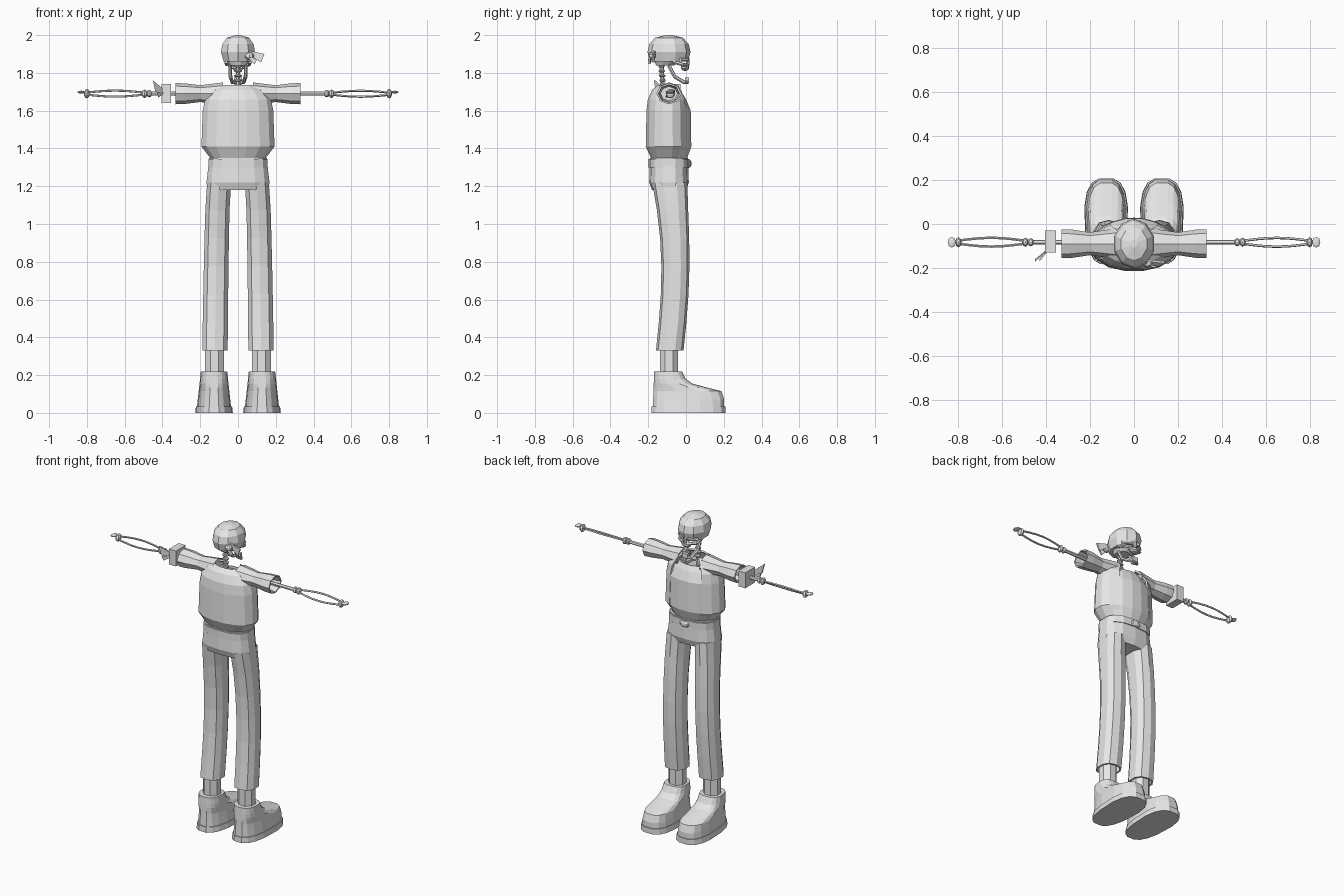
import bpy, bmesh, math
from mathutils import Vector

if "Cube" in bpy.data.objects:
    bpy.data.objects.remove(bpy.data.objects["Cube"], do_unlink=True)

grey = bpy.data.materials.new("plain_grey")
grey.use_nodes = True
grey.diffuse_color = (.8, .8, .8, 1)
grey.node_tree.nodes["Principled BSDF"].inputs["Base Color"].default_value = grey.diffuse_color

MIDDLE = -.09  # depth of the body's centre line
ARM_HEIGHT = 1.69
SIDES = (("left", 1), ("right", -1))


def finish(name, bm):
    """Turn a bmesh into a named grey object."""
    bmesh.ops.recalc_face_normals(bm, faces=bm.faces)
    mesh = bpy.data.meshes.new(name)
    bm.to_mesh(mesh)
    bm.free()
    mesh.materials.append(grey)
    obj = bpy.data.objects.new(name, mesh)
    bpy.context.collection.objects.link(obj)
    return obj


def loft(name, rings, capped=True, skip=()):
    """Skin a list of equal rings; skip leaves columns open."""
    bm = bmesh.new()
    rows = [[bm.verts.new(point) for point in ring] for ring in rings]
    count = len(rows[0])
    for lower, upper in zip(rows, rows[1:]):
        for i in range(count):
            if i not in skip:
                j = (i + 1) % count
                bm.faces.new((lower[i], lower[j], upper[j], upper[i]))
    if capped:
        bm.faces.new(rows[0])
        bm.faces.new(rows[-1])
    return finish(name, bm)


def oval(z, wide, deep, x=0, y=MIDDLE, sides=12, square=1):
    """Horizontal ring; square below one makes it boxier."""
    ring = []
    for i in range(sides):
        angle = math.tau * (i + .5) / sides
        c, s = math.cos(angle), math.sin(angle)
        ring.append(Vector((x + wide * math.copysign(abs(c) ** square, c),
                            y + deep * math.copysign(abs(s) ** square, s), z)))
    return ring


def tube(name, points, radius, sides=6):
    """Thin round bone along a path."""
    points = [Vector(point) for point in points]
    across, rings = None, []
    for i, point in enumerate(points):
        ahead = (points[min(i + 1, len(points) - 1)] - points[max(i - 1, 0)]).normalized()
        across = across - ahead * across.dot(ahead) if across else ahead.orthogonal()
        across.normalize()
        upward = ahead.cross(across)
        angles = [math.tau * k / sides for k in range(sides)]
        rings.append([point + radius * (across * math.cos(a) + upward * math.sin(a)) for a in angles])
    return loft(name, rings)


def solid(name, centre, size, ball=True):
    """Ball or box of the given full size."""
    bm = bmesh.new()
    if ball:
        bmesh.ops.create_uvsphere(bm, u_segments=8, v_segments=5, radius=.5)
    else:
        bmesh.ops.create_cube(bm, size=1)
    bmesh.ops.scale(bm, vec=size, verts=bm.verts)
    bmesh.ops.translate(bm, vec=centre, verts=bm.verts)
    return finish(name, bm)


def cloth_tail(name, root, tip, spread):
    """Thin flag of cloth that widens from its root to a slanted tip."""
    root, tip, drop = Vector(root), Vector(tip), Vector((0, 0, spread))
    outline = [root, tip, tip.lerp(root, .2) - drop, root - drop / 3]
    back = Vector((0, .01, 0))
    return loft(name, [outline, [corner + back for corner in outline]])


# Headscarf: tapered band under a rounded crown
scarf = [oval(1.86, .08, .1, sides=10)]
for step in range(4):
    width = .095 * math.cos(step / 2) ** .7
    scarf.append(oval(1.91 + .09 * math.sin(step / 2), width, width * 1.2, sides=10))
loft("headscarf", scarf)
cloth_tail("scarf_tail_upper", (.05, -.17, 1.92), (.14, -.18, 1.9), .05)
cloth_tail("scarf_tail_lower", (.04, -.19, 1.9), (.1, -.2, 1.87), .03)
solid("scarf_knot", (.06, -.18, 1.89), (.05, .04, .04))

# Skull under the scarf, with open eye sockets
loft("skull_base", [oval(1.84, .045, .05, y=-.11), oval(1.88, .075, .085)])
tube("nose_bridge", [(0, .01, 1.88), (0, .01, 1.84)], .01)
solid("upper_teeth", (0, -.005, 1.83), (.07, .045, .04))

# Hanging jaw: one half path, mirrored
half_jaw = [(.042, MIDDLE, 1.84), (.04, -.06, 1.78), (.03, -.01, 1.75), (.015, .005, 1.75)]
tube("jaw", half_jaw + [(-x, y, z) for x, y, z in reversed(half_jaw)], .01)
solid("lower_teeth", (0, .005, 1.76), (.04, .02, .03), ball=False)

# Neck bones
tube("neck_spine", [(0, -.12, 1.6), (0, -.13, 1.86)], .012)
for step in range(6):
    solid("neck_vertebra", (0, -.12 - step / 500, 1.71 + step / 40), (.042, .035, .018))

# Ribs seen through the neck opening
for level in range(2):
    hoop = []
    for step in range(9):
        angle = math.tau * step / 8
        hoop.append((.055 * math.sin(angle), -.08 - .05 * math.cos(angle),
                     1.69 - level * .03 + .015 * math.cos(angle)))
    tube("rib_hoop", hoop, .006, 5)

# Undershirt with a hollow neck
loft("undershirt", [oval(z, width, width * .63, y=-.08, sides=16) for z, width in
                    ((1.35, .14), (1.41, .175), (1.6, .17), (1.66, .13), (1.69, .1), (1.69, .09), (1.62, .08))])

# Jacket body, open at the front
jacket = loft("jacket", [oval(z, width, width * .6, y=-.097, sides=16, square=.9) for z, width in
                         ((1.35, .15), (1.41, .197), (1.6, .19), (1.66, .178), (1.71, .14), (1.735, .09))],
              capped=False, skip=(2, 3, 4))
lining = jacket.modifiers.new("cloth_thickness", "SOLIDIFY")
lining.thickness = .01

for side, sign in SIDES:
    # Flared sleeve, hollow at the cuff
    sleeve = []
    for x, radius in ((.08, .07), (.2, .052), (.28, .064), (.33, .066), (.33, .056), (.25, .045)):
        angles = [math.tau * k / 8 for k in range(8)]
        sleeve.append([(sign * x, MIDDLE + radius * math.cos(a), ARM_HEIGHT + radius * .85 * math.sin(a))
                       for a in angles])
    loft(side + "_sleeve", sleeve)

    # Upper arm, elbow and wrist
    def on_arm(x, y=0, z=0):
        return sign * x, y - .083, ARM_HEIGHT + z

    tube(side + "_upper_arm_bone", [on_arm(.2), on_arm(.48)], .011)
    for x, size in ((.47, .04), (.495, .045), (.8, .05)):
        solid(side + "_arm_joint", on_arm(x), (.03, size, size))

    # Pair of bowed forearm bones
    for bone, bow in (("outer", 1), ("inner", -1)):
        path = []
        for step in range(7):
            offset = bow * (.007 + .013 * math.sin(math.pi * step / 6))
            path.append(on_arm(.5 + step / 20, offset, offset * .8))
        tube(side + "_forearm_" + bone + "_bone", path, .006, 5)
    solid(side + "_hand_stub", on_arm(.83, z=.008), (.04, .052, .016))

    # Facial bones
    tube(side + "_cheekbone", [(sign * .065, -.07, 1.86), (sign * .06, -.02, 1.845), (sign * .02, .005, 1.84)], .01)
    tube(side + "_brow", [(sign * .07, -.03, 1.87), (sign * .02, .01, 1.87)], .01)

# Cloth tied around one arm
solid("arm_band", (-.38, -.08, ARM_HEIGHT), (.05, .1, .1), ball=False)
cloth_tail("arm_band_tail_long", (-.39, -.12, 1.71), (-.45, -.17, 1.76), .05)
cloth_tail("arm_band_tail_short", (-.39, -.12, 1.7), (-.43, -.17, 1.7), .03)

# Trouser seat, waistband and buckle
loft("trouser_seat", [oval(z, width, deep, sides=14, square=.75) for z, width, deep in
                      ((1.18, .165, .09), (1.22, .17, .105), (1.35, .155, .1))])
loft("waistband", [oval(z, .16, .108, sides=14, square=.75) for z in (1.3, 1.345)])
solid("buckle", (0, .015, 1.32), (.07, .03, .045))


def shoe_ring(z, toe, x, grow=0):
    """Long rounded outline, leaning in with height and narrower at the heel."""
    heel = -.18 + z / 20 - grow
    half = (toe + grow - heel) / 2
    ring = oval(z, .095 - z / 9 + grow, half, x, heel + half, sides=16, square=.7)
    for point in ring:
        behind = max(0, heel + half - point.y) / half
        point.x = x + (point.x - x) * (1 - behind / 6)
    return ring


for side, sign in SIDES:
    # Trouser leg, gently bent at the knee, with a hollow hem
    leg = []
    for step in range(7):
        t = step / 6
        leg.append(oval(1.22 - .89 * t, .07 - .004 * (1 - t), .073 + .02 * (1 - t) ** 4,
                        sign * (.1 + .022 * t ** .5), -.086 + .03 * math.sin(math.pi * t), 10, .8))
    for z in (.33, .4):
        leg.append(oval(z, .06, .063, sign * .122, -.086, 10, .8))
    loft(side + "_trouser_leg", leg)
    loft(side + "_ankle", [oval(z, .055, .053, sign * .125, sides=8) for z in (.18, .42)])

    # Shoe: flat sole, then an upper that steps back from toe to ankle
    centre = sign * .127
    loft(side + "_shoe_sole", [shoe_ring(z, .205, centre, .006) for z in (0, .035)])
    loft(side + "_shoe_upper", [shoe_ring(z, toe, centre) for z, toe in
                                ((.03, .205), (.07, .205), (.115, .19), (.135, .11),
                                 (.155, .035), (.18, 0), (.22, -.02))])
